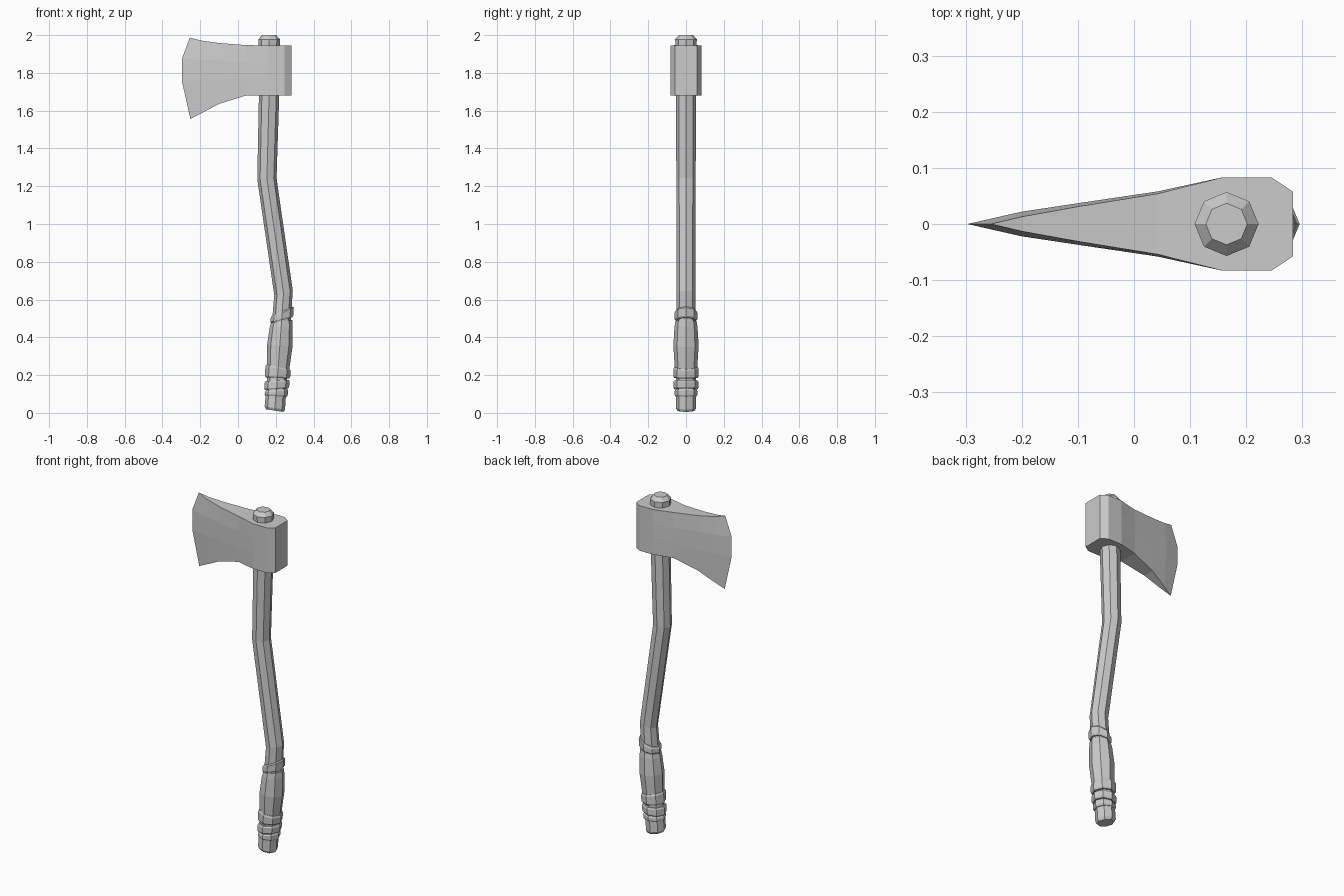
import bpy, bmesh, math

if "Cube" in bpy.data.objects:
    bpy.data.objects.remove(bpy.data.objects["Cube"])


def make_object(name, bm):
    bmesh.ops.remove_doubles(bm, verts=bm.verts, dist=1e-5)
    bmesh.ops.recalc_face_normals(bm, faces=bm.faces)
    mesh = bpy.data.meshes.new(name)
    bm.to_mesh(mesh)
    bm.free()
    obj = bpy.data.objects.new(name, mesh)
    bpy.context.collection.objects.link(obj)
    return obj


def bridge(bm, a, b):
    n = len(a)
    for i in range(n):
        j = (i + 1) % n
        quad = list(dict.fromkeys([a[i], a[j], b[j], b[i]]))
        bm.faces.new(quad)


def octagon_loft(name, rings):
    """Rings are (centre x, centre z, radius, slope of the ring along x)."""
    bm = bmesh.new()
    loops = []
    for cx, z, r, slope in rings:
        loop = []
        for i in range(8):
            a = math.tau * i / 8
            x = r * math.cos(a)
            loop.append(bm.verts.new((cx + x, r * math.sin(a), z + slope * x)))
        loops.append(loop)
    for a, b in zip(loops, loops[1:]):
        bridge(bm, a, b)
    bm.faces.new(loops[0])
    bm.faces.new(loops[-1])
    return make_object(name, bm)


def grip_x(z):
    return 0.195 + 0.074 * z


def grip_part(name, rings):
    return octagon_loft(name, [(grip_x(z), z, r, s) for z, r, s in rings])


# Curved wooden handle, passing through the head
octagon_loft("handle", [
    (0.195, 0.012, 0.046, -0.15), (0.195, 0.026, 0.054, -0.15),
    (0.241, 0.635, 0.049, 0.25), (0.153, 1.24, 0.051, 0.05),
    (0.165, 1.70, 0.054, 0), (0.165, 1.978, 0.057, 0), (0.165, 2.0, 0.037, 0)])

# Swollen grip sleeve
grip_part("grip_sleeve", [
    (0.235, 0.059, -0.1), (0.355, 0.067, -0.1),
    (0.455, 0.061, 0.05), (0.485, 0.056, 0.15)])

# Wrapped bands: (name, bottom z, top z, radius, slopes)
for name, z0, z1, r, s0, s1 in [
        ("upper_band", 0.49, 0.538, 0.061, 0.28, 0.45),
        ("grip_band_top", 0.185, 0.243, 0.067, -0.05, -0.2),
        ("grip_band_middle", 0.125, 0.172, 0.066, 0.08, 0.05),
        ("grip_band_bottom", 0.088, 0.122, 0.061, -0.05, 0.08)]:
    grip_part(name, [(z0, r - 0.005, s0), (z0 + 0.008, r, s0),
                     (z1 - 0.008, r, s1), (z1, r - 0.005, s1)])

# Axe head: columns of (x, z) rows from top to bottom with half thicknesses
columns = [
    ([0.283] * 4, (1.945, 1.86, 1.77, 1.68), [0.058] * 4),
    ([0.245] * 4, (1.945, 1.86, 1.77, 1.68), [0.083] * 4),
    ([0.157] * 4, (1.945, 1.86, 1.77, 1.68), [0.083] * 4),
    ([0.042] * 4, (1.947, 1.86, 1.77, 1.68), (0.054, 0.058, 0.058, 0.055)),
    ([-0.10] * 4, (1.958, 1.865, 1.765, 1.636), (0.031, 0.037, 0.037, 0.033)),
    ([-0.20] * 4, (1.972, 1.87, 1.76, 1.583), (0.013, 0.022, 0.022, 0.013)),
    ((-0.255, -0.297, -0.297, -0.252), (1.987, 1.875, 1.757, 1.556), [0] * 4)]
bm = bmesh.new()
loops = []
for xs, zs, ts in columns:
    front = [bm.verts.new((x, -t, z)) for x, z, t in zip(xs, zs, ts)]
    if ts[0] == 0:
        back = front
    else:
        back = [bm.verts.new((x, t, z)) for x, z, t in zip(xs, zs, ts)]
    loops.append(front + back[::-1])
for a, b in zip(loops, loops[1:]):
    bridge(bm, a, b)
bm.faces.new(loops[0])
make_object("axe_head", bm)
